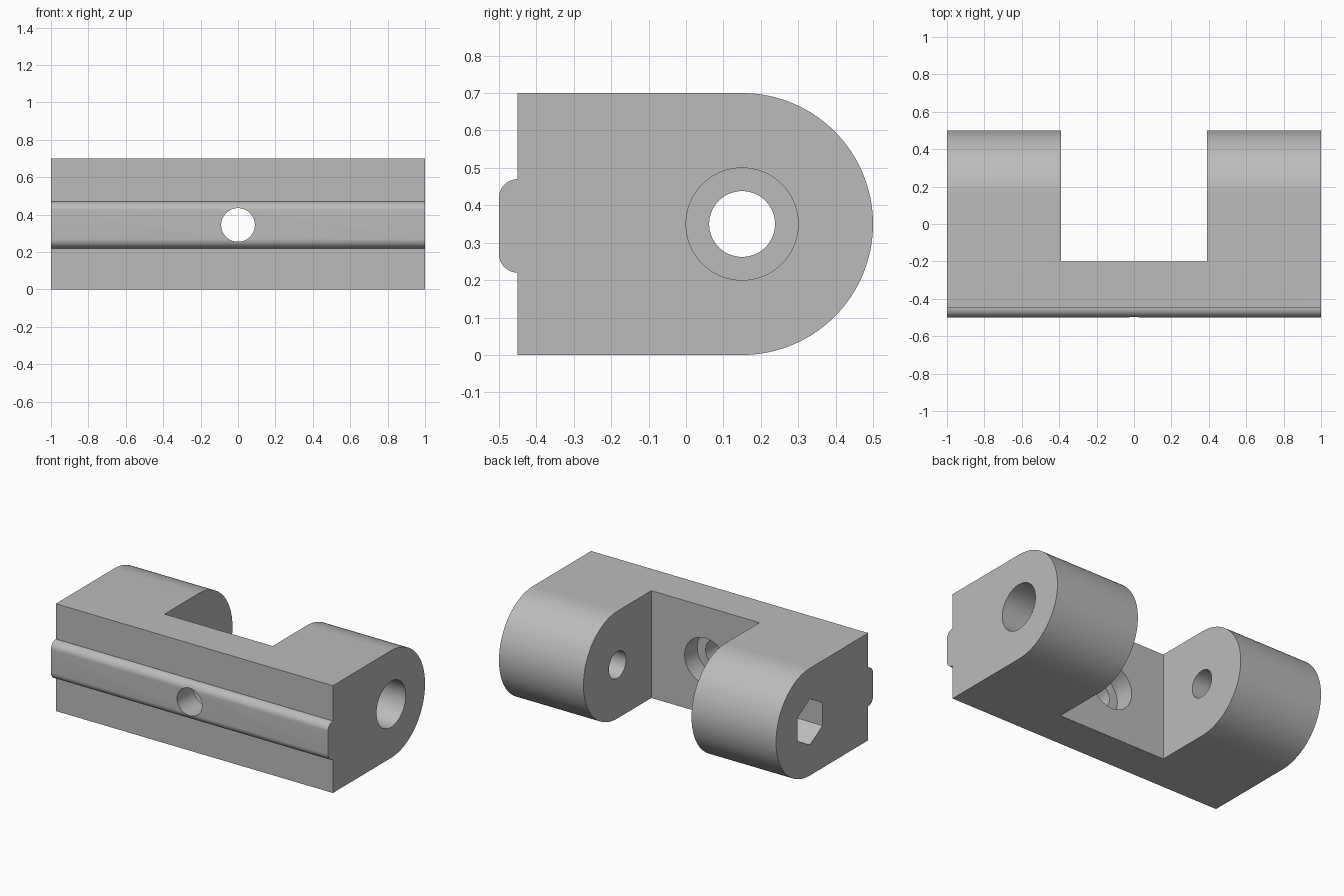
import bpy, bmesh
from math import pi, sin, cos
from mathutils import Matrix, Vector

if "Cube" in bpy.data.objects:
    bpy.data.objects.remove(bpy.data.objects["Cube"])

grey = bpy.data.materials.new("plain grey")
grey.use_nodes = True
grey.diffuse_color = (0.5, 0.5, 0.5, 1)
grey.node_tree.nodes["Principled BSDF"].inputs["Base Color"].default_value = (0.5, 0.5, 0.5, 1)


def make_object(name, bm):
    bmesh.ops.recalc_face_normals(bm, faces=bm.faces)
    mesh = bpy.data.meshes.new(name)
    bm.to_mesh(mesh)
    bm.free()
    mesh.materials.append(grey)
    obj = bpy.data.objects.new(name, mesh)
    bpy.context.collection.objects.link(obj)
    return obj


def arc(y, z, radius, start, end, steps):
    angles = [start + (end - start) * i / steps for i in range(steps + 1)]
    return [(y + radius * cos(a), z + radius * sin(a)) for a in angles]


def rod(name, start, end, radius, sides=64):
    """Prism between two points, used to cut a hole or socket."""
    start, end = Vector(start), Vector(end)
    axis = end - start
    turn = Matrix.Rotation(pi / 2, 4, "Y" if axis.x else "X")
    bm = bmesh.new()
    bmesh.ops.create_cone(
        bm, cap_ends=True, segments=sides, radius1=radius, radius2=radius, depth=axis.length,
        matrix=Matrix.Translation((start + end) / 2) @ turn @ Matrix.Rotation(pi / sides, 4, "Z"))
    return make_object(name, bm)


def box(name, low, high):
    low, high = Vector(low), Vector(high)
    bm = bmesh.new()
    bmesh.ops.create_cube(bm, size=1, matrix=Matrix.Translation((low + high) / 2)
                          @ Matrix.Diagonal((*(high - low), 1)))
    return make_object(name, bm)


# Side profile: square front with a rounded rib, half-round back
profile = [(-0.45, 0)]
profile += arc(0.15, 0.35, 0.35, -pi / 2, pi / 2, 64)
profile += [(-0.45, 0.7)]
profile += arc(-0.45, 0.42, 0.05, pi / 2, pi, 12)
profile += arc(-0.45, 0.27, 0.05, pi, 1.5 * pi, 12)

bm = bmesh.new()
end_face = bm.faces.new([bm.verts.new((-1, y, z)) for y, z in profile])
sweep = bmesh.ops.extrude_face_region(bm, geom=[end_face])
bmesh.ops.translate(bm, vec=(2, 0, 0),
                    verts=[v for v in sweep["geom"] if isinstance(v, bmesh.types.BMVert)])
bracket = make_object("hinge_bracket", bm)

# Gap between the lugs, pivot bore with sockets, and mounting hole
cutters = [
    box("lug_gap", (-0.39, -0.2, -0.2), (0.39, 0.8, 0.9)),
    rod("pivot_bore", (-1.2, 0.15, 0.35), (1.2, 0.15, 0.35), 0.088),
    rod("round_socket", (0.8, 0.15, 0.35), (1.2, 0.15, 0.35), 0.15),
    rod("hex_socket", (-1.2, 0.15, 0.35), (-0.78, 0.15, 0.35), 0.15, 6),
    rod("mounting_hole", (0, -0.7, 0.345), (0, 0, 0.345), 0.09),
    rod("mounting_recess", (0, -0.33, 0.345), (0, 0, 0.345), 0.15),
]
bpy.ops.object.select_all(action="DESELECT")
bpy.context.view_layer.objects.active = bracket
bracket.select_set(True)
for cutter in cutters:
    cutter.hide_render = True
    cut = bracket.modifiers.new(cutter.name, "BOOLEAN")
    cut.operation = "DIFFERENCE"
    cut.solver = "EXACT"
    cut.object = cutter
    bpy.ops.object.modifier_apply(modifier=cut.name)
for cutter in cutters:
    bpy.data.objects.remove(cutter)

bpy.ops.object.shade_smooth_by_angle(angle=pi / 6)
